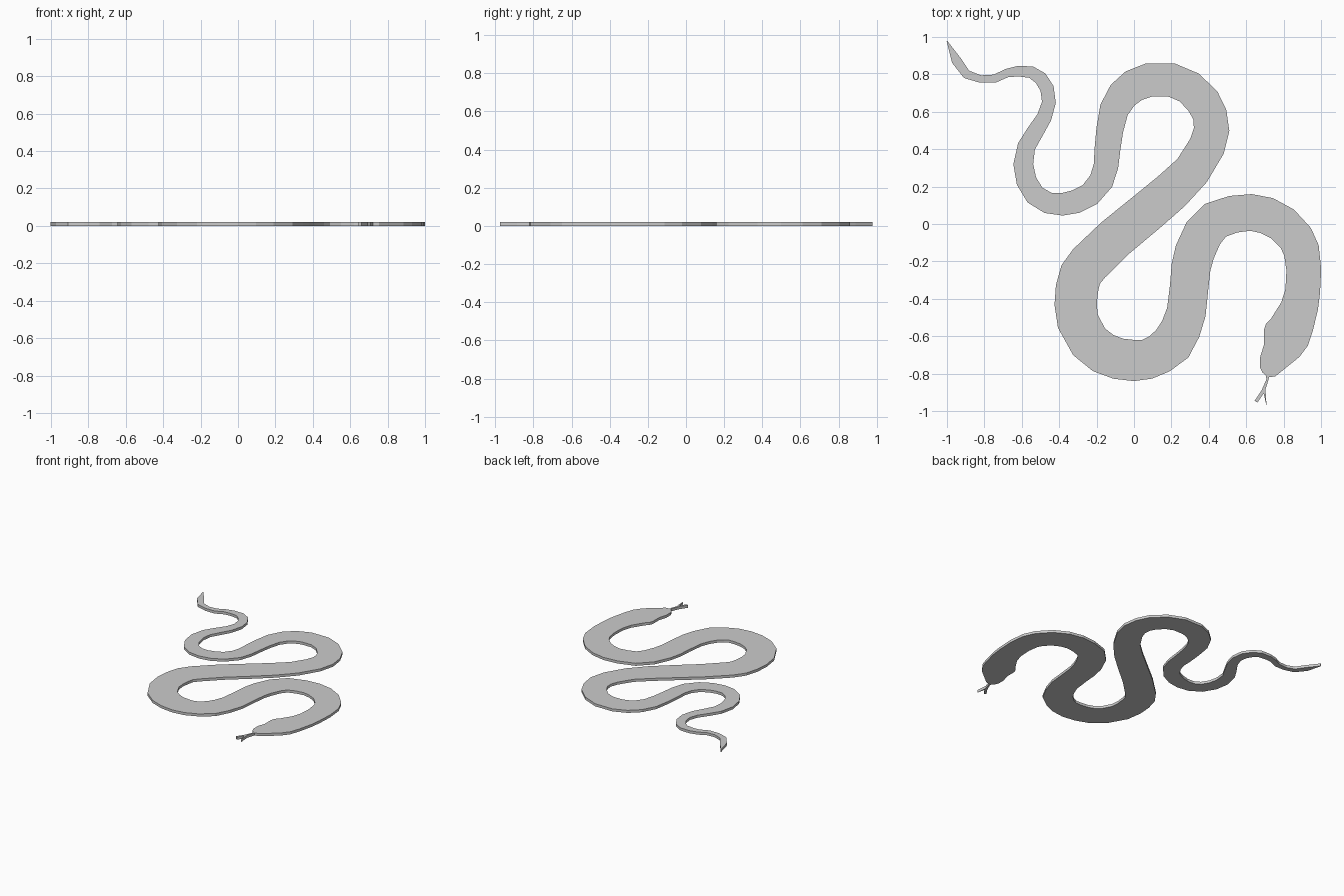
import bpy, bmesh
from mathutils import Vector

THICK = 0.021

# spine samples: x, y, half width
TAIL = [(-1, .978, .002), (-.95, .875, .026), (-.895, .80, .024), (-.82, .775, .02),
        (-.745, .777, .022), (-.68, .807, .023), (-.62, .817, .028), (-.55, .812, .032),
        (-.50, .78, .036), (-.465, .725, .037), (-.455, .65, .037), (-.48, .57, .04),
        (-.53, .49, .045), (-.575, .415, .048), (-.592, .32, .053), (-.575, .23, .055),
        (-.53, .155, .056), (-.46, .113, .057), (-.385, .105, .06), (-.31, .12, .063),
        (-.235, .158, .063), (-.175, .23, .066), (-.15, .31, .066), (-.142, .40, .069),
        (-.13, .50, .072), (-.107, .61, .078)]
BODY = [(-.06, .69, .084), (0, .74, .088), (.08, .77, .09), (.2, .77, .09), (.295, .73, .09),
        (.37, .655, .093), (.405, .585, .092), (.415, .505, .095), (.39, .415, .098),
        (.31, .285, .1), (.2, .175, .107), (.07, .065, .11), (-.1, -.075, .112),
        (-.24, -.21, .114), (-.285, -.27, .114), (-.305, -.345, .114), (-.312, -.43, .113),
        (-.3, -.52, .112), (-.24, -.63, .111), (-.165, -.69, .111), (-.085, -.72, .11),
        (0, -.73, .11), (.07, -.723, .107), (.135, -.695, .108), (.205, -.64, .113),
        (.25, -.56, .108), (.28, -.47, .105), (.295, -.335, .103), (.305, -.23, .105),
        (.325, -.15, .107), (.37, -.05, .107), (.435, .02, .104), (.53, .052, .1),
        (.625, .062, .098), (.71, .045, .099), (.795, 0, .098), (.865, -.075, .097),
        (.895, -.14, .096), (.908, -.245, .093), (.902, -.36, .093), (.885, -.44, .1)]
# head outline, from the inner neck around the snout to the outer neck
HEAD = [(.73, -.51), (.705, -.535), (.695, -.565), (.695, -.645), (.675, -.71), (.675, -.77),
        (.688, -.795), (.715, -.82), (.755, -.815), (.885, -.71), (.93, -.65), (.955, -.575)]
TONGUE = [(.705, -.81), (.708, -.83), (.682, -.89), (.645, -.945), (.66, -.955), (.693, -.905),
          (.709, -.975), (.703, -.885), (.72, -.83), (.722, -.81)]


def slab(name, bm):
    """Extrude a flat sheet upward into a closed plate."""
    res = bmesh.ops.extrude_face_region(bm, geom=bm.faces[:], use_keep_orig=True)
    top = [g for g in res["geom"] if isinstance(g, bmesh.types.BMVert)]
    bmesh.ops.translate(bm, verts=top, vec=(0, 0, THICK))
    bmesh.ops.recalc_face_normals(bm, faces=bm.faces[:])
    mesh = bpy.data.meshes.new(name)
    bm.to_mesh(mesh)
    bm.free()
    obj = bpy.data.objects.new(name, mesh)
    bpy.context.collection.objects.link(obj)
    return obj


# body: ribbon of quads along the spine, closed by the head
spine = TAIL + BODY
pts = [Vector((x, y, 0)) for x, y, _ in spine]
bm = bmesh.new()
rings = []
for i, (p, (_, _, w)) in enumerate(zip(pts, spine)):
    a = (p - pts[i - 1]).normalized() if i else Vector()
    b = (pts[i + 1] - p).normalized() if i + 1 < len(pts) else Vector()
    t = (a + b).normalized()
    n = Vector((-t.y, t.x, 0)) * w
    rings.append((bm.verts.new(p + n), bm.verts.new(p - n)))
for (l0, r0), (l1, r1) in zip(rings, rings[1:]):
    bm.faces.new((l0, r0, r1, l1))
left, right = rings[-1]
bm.faces.new([left, right] + [bm.verts.new((x, y, 0)) for x, y in HEAD])
slab("snake_body", bm)

# forked tongue
bm = bmesh.new()
bm.faces.new([bm.verts.new((x, y, 0)) for x, y in TONGUE])
slab("forked_tongue", bm)
